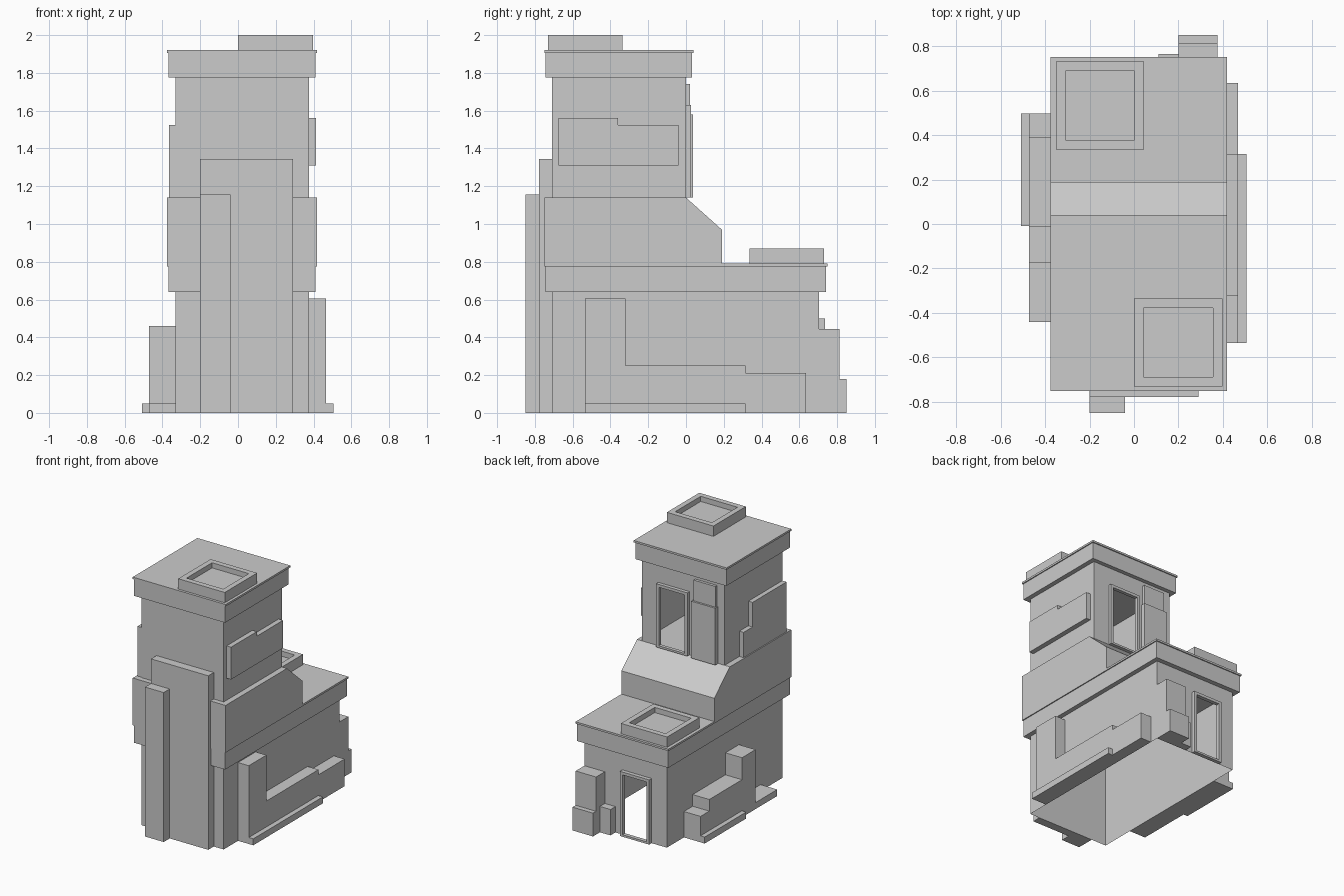
import bpy, bmesh

if "Cube" in bpy.data.objects:
    bpy.data.objects.remove(bpy.data.objects["Cube"])


def make(name, bm):
    mesh = bpy.data.meshes.new(name)
    bm.to_mesh(mesh)
    bm.free()
    obj = bpy.data.objects.new(name, mesh)
    bpy.context.collection.objects.link(obj)
    return obj


def prism(name, profile, x0, x1):
    """Extrude a (y, z) outline from x0 to x1."""
    bm = bmesh.new()
    a = [bm.verts.new((x0, y, z)) for y, z in profile]
    b = [bm.verts.new((x1, y, z)) for y, z in profile]
    bm.faces.new(a)
    bm.faces.new(b[::-1])
    for i in range(len(a)):
        j = (i + 1) % len(a)
        bm.faces.new((a[i], b[i], b[j], a[j]))
    bmesh.ops.recalc_face_normals(bm, faces=bm.faces)
    return make(name, bm)


def box(name, x0, x1, y0, y1, z0, z1):
    return prism(name, [(y0, z0), (y1, z0), (y1, z1), (y0, z1)], x0, x1)


def shell(name, x0, x1, y0, y1, z0, z1, door):
    """Thin open-ended walls with a doorway in the back wall."""
    d0, d1, dz0, dz1 = door
    bm = bmesh.new()

    def quad(*pts):
        bm.faces.new([bm.verts.new(p) for p in pts])

    def back(a, b, c, d):
        quad((b, y1, c), (a, y1, c), (a, y1, d), (b, y1, d))

    quad((x0, y0, z0), (x1, y0, z0), (x1, y0, z1), (x0, y0, z1))
    quad((x1, y0, z0), (x1, y1, z0), (x1, y1, z1), (x1, y0, z1))
    quad((x0, y1, z0), (x0, y0, z0), (x0, y0, z1), (x0, y1, z1))
    back(x0, d0, z0, z1)
    back(d1, x1, z0, z1)
    back(d0, d1, z0, dz0)
    back(d0, d1, dz1, z1)
    bmesh.ops.remove_doubles(bm, verts=bm.verts, dist=1e-5)
    return make(name, bm)


def ring(name, outer, inner, to3d, t0, t1, floor=None):
    """Rectangular frame between depths t0 and t1, optionally with a recessed floor."""
    bm = bmesh.new()

    def loop(r, t):
        a0, a1, b0, b1 = r
        return [bm.verts.new(to3d(a, b, t)) for a, b in ((a0, b0), (a1, b0), (a1, b1), (a0, b1))]

    low = t0 if floor is None else floor
    loops = [loop(outer, t0), loop(outer, t1), loop(inner, t1), loop(inner, low)]
    for p, q in zip(loops, loops[1:]):
        for i in range(4):
            j = (i + 1) % 4
            bm.faces.new((p[i], p[j], q[j], q[i]))
    if floor is not None:
        bm.faces.new(loops[3])
    bmesh.ops.recalc_face_normals(bm, faces=bm.faces)
    return make(name, bm)


def doorway(name, x0, x1, z0, z1, y0, y1, t=0.022):
    ring(name, (x0, x1, z0, z1), (x0 + t, x1 - t, z0 + t * .7, z1 - t),
         lambda a, b, d: (a, d, b), y0, y1)
    return x0 + t, x1 - t, z0 + t * .7, z1 - t


def roof_vent(name, x0, x1, y0, y1, z, t=0.042):
    ring(name, (x0, x1, y0, y1), (x0 + t, x1 - t, y0 + t, y1 - t),
         lambda a, b, d: (a, b, d), z, z + 0.08, z + 0.04)


X0, X1 = -0.33, 0.375

# Main walls and doors
low_door = doorway("lower_door_frame", -0.20, 0.05, 0, 0.50, 0.705, 0.735)
shell("lower_walls", X0, X1, -0.71, 0.705, 0, 0.64, low_door)
up_door = doorway("upper_door_frame", -0.03, 0.236, 1.14, 1.63, 0, 0.027)
shell("tower_walls", X0, X1, -0.71, 0, 1.14, 1.775, up_door)

# Roof bands with thin lips, and the sloped middle storey
box("lower_roof_band", -0.367, 0.411, -0.745, 0.742, 0.64, 0.775)
box("lower_roof_lip", -0.375, 0.419, -0.75, 0.75, 0.775, 0.79)
prism("sloped_storey", [(-0.75, 0.79), (0.19, 0.79), (0.19, 0.97), (0, 1.14), (-0.75, 1.14)],
      -0.375, 0.419)
box("tower_roof_band", -0.367, 0.411, -0.745, 0.032, 1.775, 1.905)
box("tower_roof_lip", -0.375, 0.419, -0.75, 0.04, 1.905, 1.92)

# Recessed roof vents
roof_vent("tower_roof_vent", 0, 0.398, -0.73, -0.335, 1.92)
roof_vent("lower_roof_vent", -0.35, 0.045, 0.335, 0.73, 0.79)

# Front panels
box("front_panel", -0.20, 0.29, -0.777, -0.71, 0, 1.345)
box("front_column", -0.20, -0.04, -0.85, -0.777, 0, 1.155)

# Right side stepped slabs
prism("right_lower_slab", [(-0.535, 0), (0.635, 0), (0.635, 0.21), (0.315, 0.21), (0.315, 0.25),
                           (-0.32, 0.25), (-0.32, 0.605), (-0.535, 0.605)], X1, 0.467)
box("right_plinth", 0.467, 0.505, -0.535, 0.315, 0, 0.05)
prism("right_tower_panel", [(-0.675, 1.31), (-0.04, 1.31), (-0.04, 1.525), (-0.36, 1.525),
                            (-0.36, 1.56), (-0.675, 1.56)], X1, 0.413)

# Left side stepped slabs
prism("left_lower_slab", [(-0.44, 0), (0.497, 0), (0.497, 0.20), (0.39, 0.20), (0.39, 0.29),
                          (-0.01, 0.29), (-0.01, 0.46), (-0.175, 0.46), (-0.175, 0.05),
                          (-0.44, 0.05)], -0.472, X0)
box("left_plinth", -0.508, -0.472, -0.01, 0.497, 0, 0.05)
prism("left_tower_panel", [(-0.705, 1.14), (-0.18, 1.14), (-0.18, 1.335), (-0.29, 1.335),
                           (-0.29, 1.525), (-0.705, 1.525)], -0.366, X0)

# Back blocks beside the doors
box("back_block", 0.20, X1, 0.705, 0.812, 0, 0.445)
box("back_block_step", 0.20, X1, 0.812, 0.85, 0, 0.18)
box("back_small_block", 0.11, 0.20, 0.705, 0.765, 0, 0.20)
box("tower_back_panel_top", -0.265, -0.08, 0, 0.021, 1.14, 1.74)
box("tower_back_panel", -0.275, -0.07, 0, 0.036, 1.14, 1.58)
